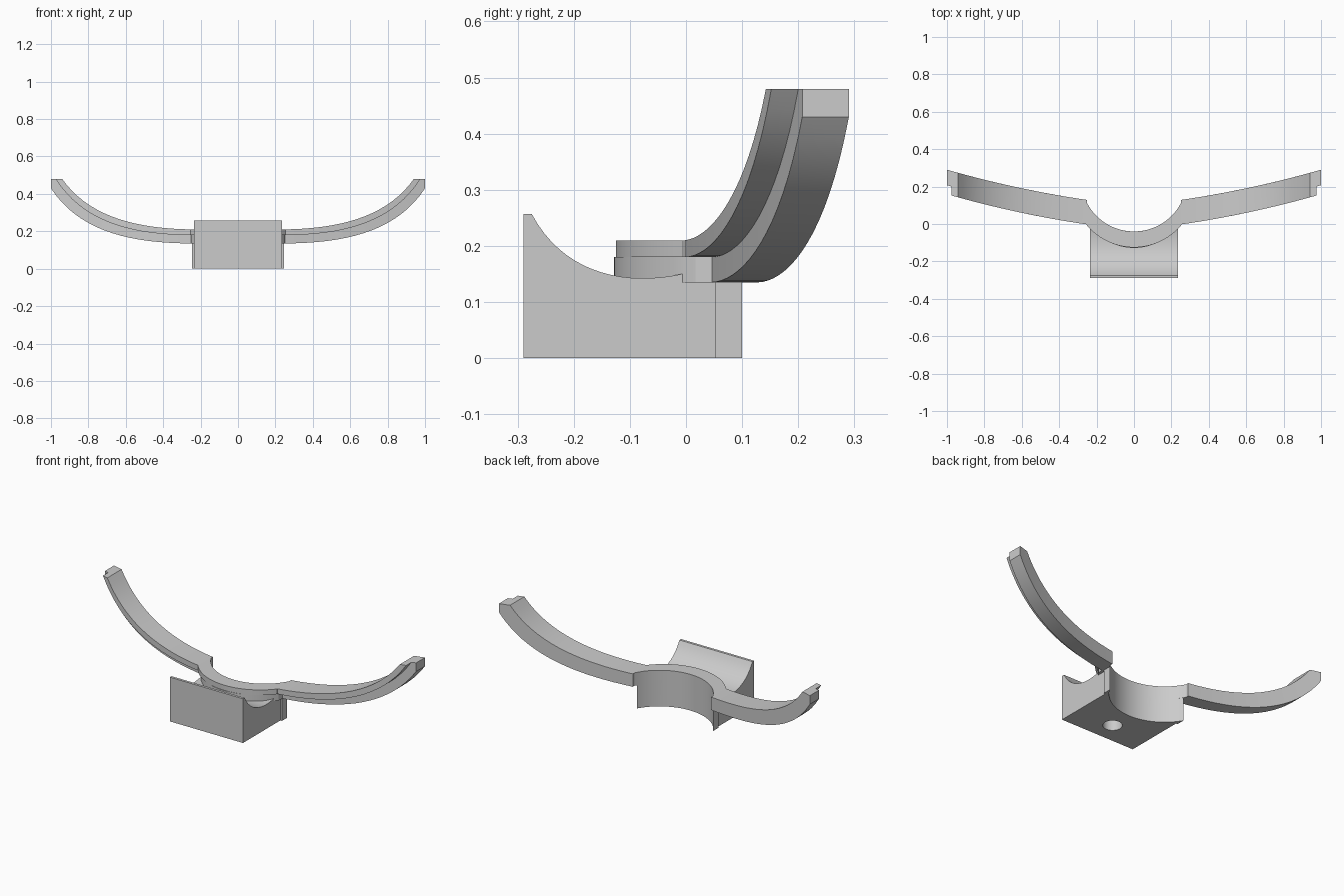
import bpy
import bmesh
import math
from mathutils import Vector
from mathutils.geometry import interpolate_bezier

if "Cube" in bpy.data.objects:
    bpy.data.objects.remove(bpy.data.objects["Cube"])

grey = bpy.data.materials.new("plain_grey")
grey.use_nodes = True
grey.diffuse_color = (0.6, 0.6, 0.6, 1)
grey.node_tree.nodes["Principled BSDF"].inputs["Base Color"].default_value = (0.6, 0.6, 0.6, 1)


def finish(name, bm):
    bmesh.ops.remove_doubles(bm, verts=bm.verts, dist=0.0001)
    bmesh.ops.recalc_face_normals(bm, faces=bm.faces)
    mesh = bpy.data.meshes.new(name)
    bm.to_mesh(mesh)
    bm.free()
    ob = bpy.data.objects.new(name, mesh)
    bpy.context.collection.objects.link(ob)
    mesh.materials.append(grey)
    return ob


def prism(name, points, offset):
    """Extrude a closed outline of 3D points by an offset."""
    bm = bmesh.new()
    face = bm.faces.new([bm.verts.new(p) for p in points])
    geom = bmesh.ops.extrude_face_region(bm, geom=[face])["geom"]
    moved = [v for v in geom if isinstance(v, bmesh.types.BMVert)]
    bmesh.ops.translate(bm, verts=moved, vec=offset)
    return finish(name, bm)


def arc(half, y_mid, y_end, n=28):
    """Plan arc from -half to +half, lowest at y_mid on the centre line."""
    sag = y_end - y_mid
    r = (half * half + sag * sag) / (2 * sag)
    a = math.asin(half / r)
    steps = [a * (2 * i / n - 1) for i in range(n + 1)]
    return [(r * math.sin(t), y_mid + r - r * math.cos(t)) for t in steps]


def plan_prism(name, outline, z0, z1):
    return prism(name, [(x, y, z0) for x, y in outline], (0, 0, z1 - z0))


def smooth(ob):
    bpy.ops.object.select_all(action='DESELECT')
    ob.select_set(True)
    bpy.context.view_layer.objects.active = ob
    bpy.ops.object.shade_smooth_by_angle(angle=math.radians(25))


def cut(ob, radius, location, depth):
    """Subtract an upright cylinder."""
    bpy.ops.mesh.primitive_cylinder_add(vertices=80, radius=radius, depth=depth, location=location)
    cutter = bpy.context.object
    cutter.hide_render = True
    mod = ob.modifiers.new("cut", 'BOOLEAN')
    mod.operation = 'DIFFERENCE'
    mod.solver = 'EXACT'
    mod.object = cutter
    bpy.context.view_layer.objects.active = ob
    bpy.ops.object.modifier_apply(modifier=mod.name)
    bpy.data.objects.remove(cutter)


# Base block: side profile with a rounded trough across the top
trough = interpolate_bezier(Vector((-0.275, 0.257)), Vector((-0.21, 0.135)),
                            Vector((-0.08, 0.127)), Vector((0.02, 0.157)), 20)
profile = [(-0.29, 0), (-0.29, 0.257)] + [tuple(p) for p in trough] + [(0.1, 0.157), (0.1, 0)]
block = prism("base_block", [(-0.235, y, z) for y, z in profile], (0.47, 0, 0))
cut(block, 0.284, (0, 0.244, 0.1), 1)
cut(block, 0.05, (0, -0.17, 0), 0.2)
smooth(block)

# Slightly wider rear edge of the block
rear = arc(0.245, -0.04, 0.1) + [(0.245, 0.053), (0.23, 0.053), (0.23, -0.1),
                                 (-0.23, -0.1), (-0.23, 0.053), (-0.245, 0.053)]
smooth(plan_prism("rear_wall", rear, 0, 0.135))

# Curved bridge, in two stepped layers
inner = arc(0.26, -0.04, 0.13)
smooth(plan_prism("bridge_upper", inner + arc(0.254, -0.125, -0.005)[::-1], 0.18, 0.21))
smooth(plan_prism("bridge_lower", inner + arc(0.25, -0.128, 0.017)[::-1], 0.135, 0.18))


# Rising arms: stepped section lofted along three curves
def back_y(x):
    t = x - 0.26
    return 0.13 + 0.147 * t + 0.094 * t * t


def curve(*pts):
    return interpolate_bezier(*[Vector(p) for p in pts], 18)


top = curve((0.252, 0.21), (0.55, 0.215), (0.80, 0.28), (0.94, 0.48))
mid = curve((0.252, 0.18), (0.57, 0.18), (0.83, 0.25), (0.975, 0.48))
low = curve((0.252, 0.135), (0.58, 0.137), (0.85, 0.20), (1.0, 0.43))
stations = list(zip(top, mid, low)) + [(top[-1], mid[-1], Vector((1.0, 0.48)))]

WIDTH, STEP = 0.131, 0.048
for side, name in ((1, "left_arm"), (-1, "right_arm")):
    bm = bmesh.new()
    rings = []
    for t, m, l in stations:
        section = [(t, WIDTH), (t, 0), (m, 0), (l, 0),
                   (l, WIDTH - STEP), (m, WIDTH - STEP), (m, WIDTH)]
        rings.append([bm.verts.new((side * p.x, back_y(p.x) - d, p.y)) for p, d in section])
    for a, b in zip(rings, rings[1:]):
        for i in range(len(a)):
            j = (i + 1) % len(a)
            bm.faces.new((a[i], a[j], b[j], b[i]))
    # Caps: one quad per layer
    for r in (rings[0], rings[-1]):
        bm.faces.new((r[0], r[1], r[2], r[5], r[6]))
        bm.faces.new((r[2], r[3], r[4], r[5]))
    smooth(finish(name, bm))
